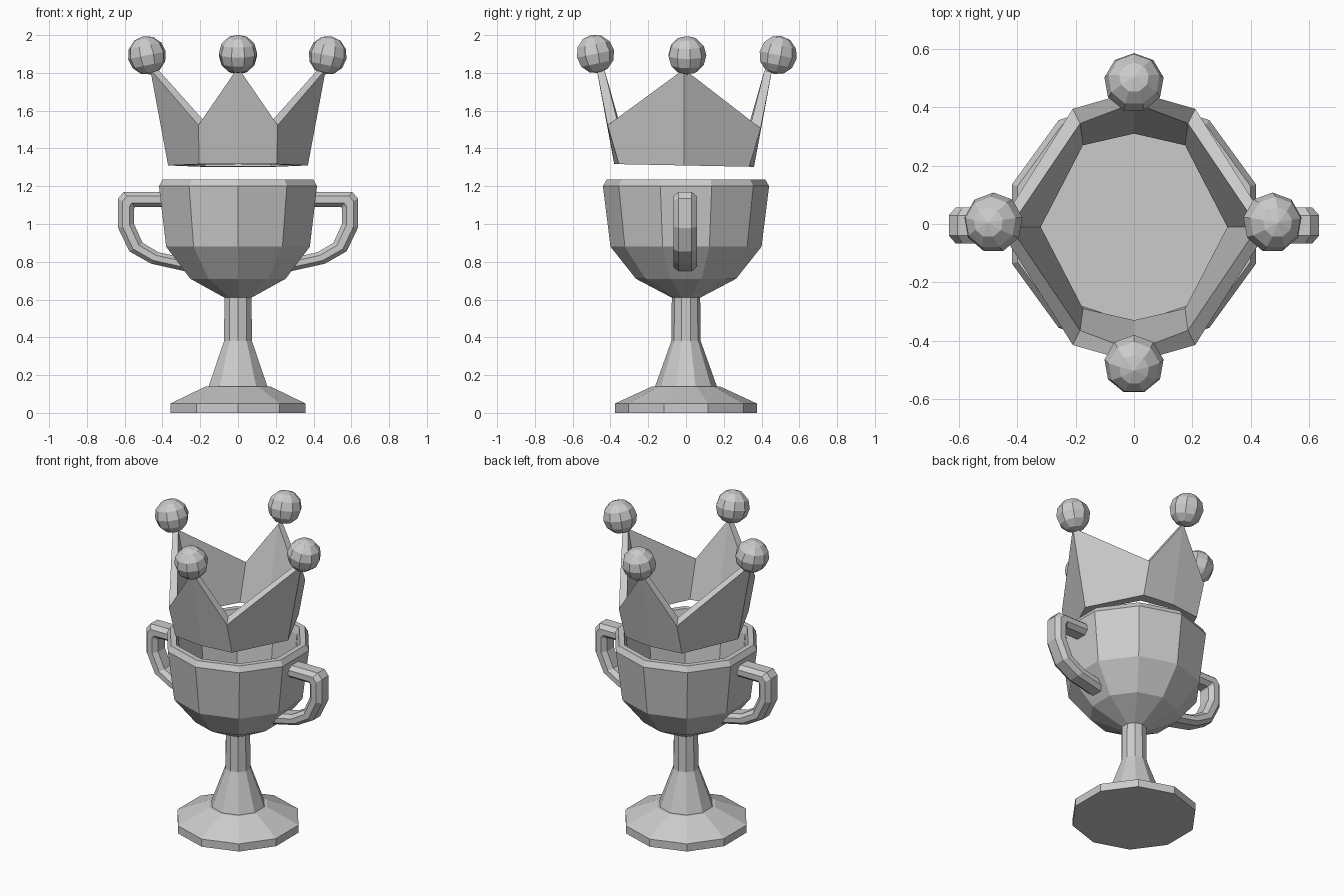
import bpy, bmesh, math
from mathutils import Vector, Matrix

cube = bpy.data.objects.get("Cube")
if cube:
    bpy.data.objects.remove(cube, do_unlink=True)

# One grey material for the whole trophy
grey = bpy.data.materials.new("plain grey")
grey.use_nodes = True
colour = (0.6, 0.6, 0.6, 1)
grey.diffuse_color = colour
grey.node_tree.nodes["Principled BSDF"].inputs["Base Color"].default_value = colour


def finish(name, bm):
    bmesh.ops.recalc_face_normals(bm, faces=bm.faces)
    mesh = bpy.data.meshes.new(name)
    bm.to_mesh(mesh)
    bm.free()
    mesh.materials.append(grey)
    obj = bpy.data.objects.new(name, mesh)
    bpy.context.collection.objects.link(obj)
    return obj


def loft(name, rings, cap=True, loop=False):
    """Skin a list of point rings with quads."""
    bm = bmesh.new()
    rows = [[bm.verts.new(p) for p in ring] for ring in rings]
    n = len(rows[0])
    pairs = list(zip(rows, rows[1:])) + ([(rows[-1], rows[0])] if loop else [])
    for a, b in pairs:
        for i in range(n):
            j = (i + 1) % n
            bm.faces.new((a[i], a[j], b[j], b[i]))
    if cap:
        bm.faces.new(rows[0])
        bm.faces.new(rows[-1])
    return finish(name, bm)


def lathe(name, profile, sides=10):
    """Ten-sided turned part with a corner facing front."""
    turns = [2 * math.pi * i / sides - math.pi / 2 for i in range(sides)]
    return loft(name, [[(r * math.cos(a), r * math.sin(a), z) for a in turns]
                       for r, z in profile])


# Foot, stem and hollow bowl
lathe("base", [(0.375, 0), (0.375, 0.05), (0.18, 0.14)])
lathe("stem", [(0.165, 0.135), (0.16, 0.15), (0.078, 0.38), (0.075, 0.62)])
lathe("bowl", [(0.075, 0.61), (0.265, 0.71), (0.4, 0.88), (0.44, 1.2),
               (0.42, 1.235), (0.385, 1.235), (0.37, 1.19), (0.34, 0.88)])

# Handles: outer and inner outlines joined by an eight-sided section
outer = [(0.38, 1.17), (0.605, 1.17), (0.635, 1.135), (0.635, 0.98),
         (0.575, 0.855), (0.46, 0.79), (0.28, 0.75)]
inner = [(0.38, 1.09), (0.545, 1.09), (0.55, 1.08), (0.55, 1.0),
         (0.505, 0.9), (0.42, 0.85), (0.28, 0.82)]
section = [(0, 0.035), (0.28, 0.062), (0.72, 0.062), (1, 0.035)]
section += [(t, -y) for t, y in reversed(section)]
for side, name in ((1, "left_handle"), (-1, "right_handle")):
    rings = []
    for o, i in zip(outer, inner):
        o, i = Vector(o), Vector(i)
        ring = []
        for t, y in section:
            p = o.lerp(i, t)
            ring.append((side * p.x, y - 0.005, p.y))
        rings.append(ring)
    loft(name, rings)


# Crown: eight-cornered band, alternating peaks and valleys
def crown_ring(peak, valley, peak_z, valley_z):
    ring = []
    for k in range(8):
        a = k * math.pi / 4
        if k % 2 == 0:
            x, y, z = peak * math.cos(a), peak * math.sin(a), peak_z
        else:
            x = math.copysign(valley[0], math.cos(a))
            y = math.copysign(valley[1], math.sin(a))
            z = valley_z
        ring.append((x, y - 0.01, z - 0.02 * y))
    return ring


loft("crown", [crown_ring(0.37, (0.205, 0.345), 1.31, 1.31),
               crown_ring(0.465, (0.21, 0.405), 1.82, 1.515),
               crown_ring(0.425, (0.185, 0.355), 1.82, 1.545),
               crown_ring(0.32, (0.175, 0.28), 1.31, 1.31)],
     cap=False, loop=True)

# Balls on the crown peaks, leaning outward with each spike
for name, x, y, z in (("front_ball", 0, -0.482, 1.9), ("back_ball", 0, 0.485, 1.895),
                      ("left_ball", 0.475, 0.005, 1.893),
                      ("right_ball", -0.482, 0.005, 1.893)):
    bm = bmesh.new()
    bmesh.ops.create_uvsphere(bm, u_segments=9, v_segments=6, radius=0.103)
    lean = Vector((0, 0, 1)).rotation_difference(Vector((x, y, 2.4)))
    bm.transform(Matrix.Translation((x, y, z)) @ lean.to_matrix().to_4x4())
    finish(name, bm)
